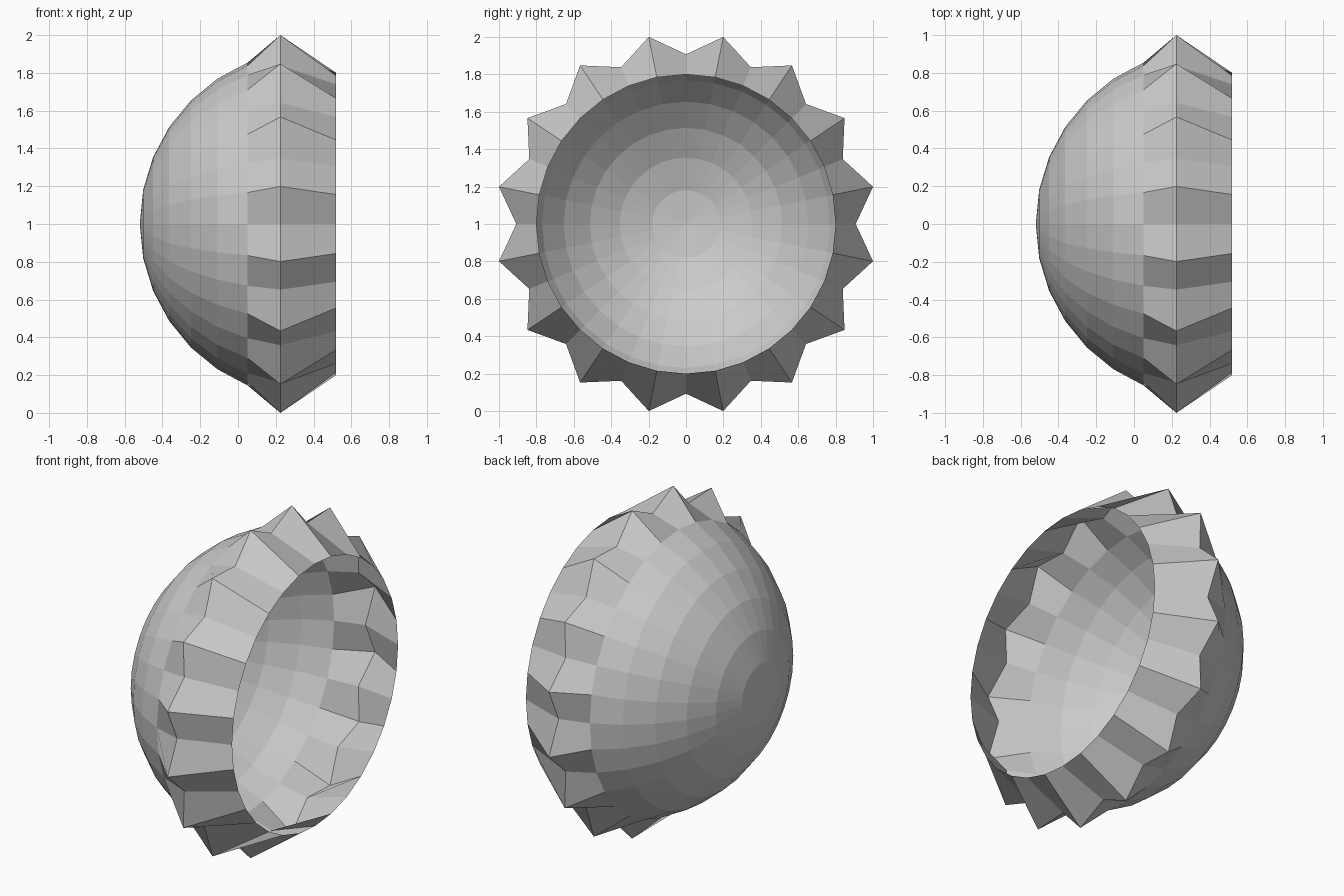
import bpy, bmesh
from math import sin, cos, pi

if "Cube" in bpy.data.objects:
    bpy.data.objects.remove(bpy.data.objects["Cube"])

N = 32           # segments around the x axis
R = 0.925        # dome radius
STEP = pi / 16   # angle between dome rings
POLE_X = -0.52
TIP_R = 1.0 / cos(pi / 16)

# Profile rings: (x, valley radius, tip radius)
rings = []
for k in range(1, 8):
    x, r = POLE_X + R * (1 - cos(k * STEP)), R * sin(k * STEP)
    rings.append((x, r, TIP_R if k == 7 else r))   # last ring is spiked
rings.append((0.52, 0.80, 0.80))                   # open rim

bm = bmesh.new()
pole = bm.verts.new((POLE_X, 0, 1))
loops = []
for x, valley, tip in rings:
    loop = []
    for i in range(N):
        a, r = 2 * pi * i / N, tip if i % 2 else valley
        loop.append(bm.verts.new((x, r * cos(a), 1 + r * sin(a))))
    loops.append(loop)

# Pole fan and quad bands
for i in range(N):
    j = (i + 1) % N
    bm.faces.new((pole, loops[0][j], loops[0][i]))
    for a, b in zip(loops, loops[1:]):
        bm.faces.new((a[i], a[j], b[j], b[i]))
bmesh.ops.recalc_face_normals(bm, faces=bm.faces)

# Open dome shell with spiked band
mesh = bpy.data.meshes.new("spiked_bowl")
bm.to_mesh(mesh)
bm.free()
obj = bpy.data.objects.new("spiked_bowl", mesh)
bpy.context.collection.objects.link(obj)
